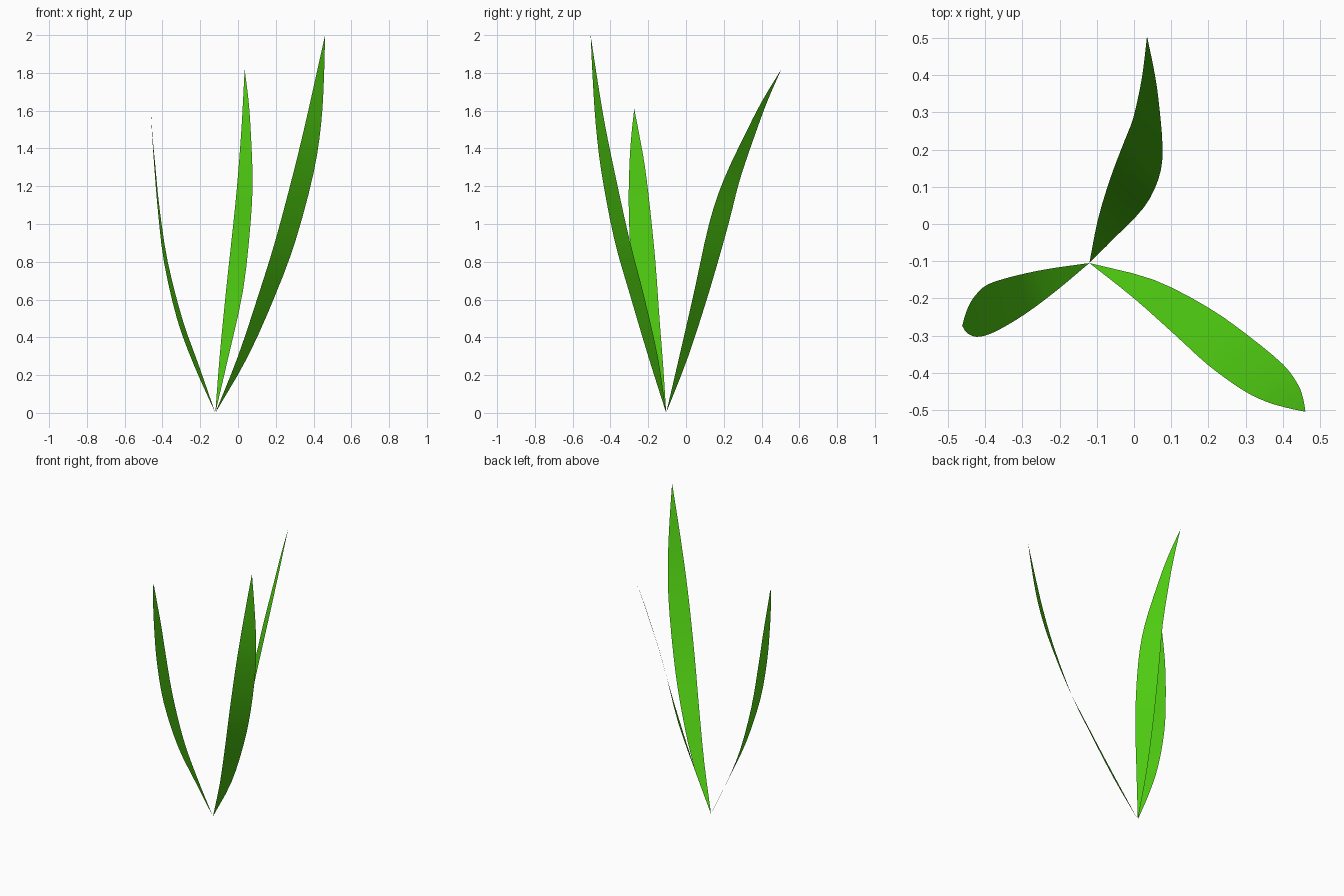
import bpy, bmesh
from mathutils import Vector

BASE = (0.0, -0.12, -0.105, -0.12, -0.105)

# Rungs of each blade: height, first edge x y, second edge x y
BLADES = {
    "tall_grass_blade": [
        (0.30, 0.053, -0.150, 0.000, -0.200), (0.63, 0.200, -0.225, 0.110, -0.298),
        (0.92, 0.307, -0.300, 0.200, -0.380), (1.27, 0.400, -0.377, 0.293, -0.447),
        (1.53, 0.440, -0.430, 0.356, -0.478), (1.77, 0.455, -0.470, 0.410, -0.494),
        (2.00, 0.461, -0.505, 0.461, -0.505)],
    "back_grass_blade": [
        (0.30, -0.097, 0.012, -0.050, -0.035), (0.65, -0.063, 0.125, 0.027, 0.045),
        (1.00, -0.025, 0.225, 0.066, 0.122), (1.235, -0.002, 0.285, 0.077, 0.200),
        (1.50, 0.018, 0.375, 0.067, 0.325), (1.66, 0.027, 0.435, 0.055, 0.408),
        (1.82, 0.035, 0.505, 0.035, 0.505)],
    "left_grass_blade": [
        (0.25, -0.232, -0.121, -0.207, -0.178), (0.495, -0.322, -0.140, -0.294, -0.243),
        (0.80, -0.392, -0.162, -0.372, -0.289), (1.08, -0.425, -0.190, -0.415, -0.303),
        (1.30, -0.443, -0.217, -0.437, -0.300), (1.46, -0.454, -0.245, -0.452, -0.290),
        (1.61, -0.462, -0.274, -0.462, -0.274)],
}


def smooth_path(pts, steps=3):
    """Spline through the points."""
    ext = [pts[0] * 2 - pts[1]] + pts + [pts[-1] * 2 - pts[-2]]
    out = []
    for a, b, c, d in zip(ext, ext[1:], ext[2:], ext[3:]):
        for k in range(steps):
            t = k / steps
            out.append(0.5 * (2 * b + (c - a) * t + (2 * a - 5 * b + 4 * c - d) * t**2
                              + (3 * b - a - 3 * c + d) * t**3))
    return out + [pts[-1]]


def make_blade(name, rungs, mat):
    rungs = [BASE] + rungs
    first = smooth_path([Vector((r[1], r[2], r[0])) for r in rungs])
    second = smooth_path([Vector((r[3], r[4], r[0])) for r in rungs])
    bm = bmesh.new()
    rows = [(bm.verts.new(p), bm.verts.new(q)) for p, q in zip(first, second)]
    for (a, b), (c, d) in zip(rows, rows[1:]):
        bm.faces.new((a, b, d, c)).smooth = True
    # Pinch root and tip to points
    bmesh.ops.remove_doubles(bm, verts=bm.verts, dist=1e-4)
    mesh = bpy.data.meshes.new(name)
    bm.to_mesh(mesh)
    bm.free()
    mesh.materials.append(mat)
    bpy.context.collection.objects.link(bpy.data.objects.new(name, mesh))


green = bpy.data.materials.new("grass_green")
green.diffuse_color = (0.08, 0.62, 0.006, 1)
for name, rungs in BLADES.items():
    make_blade(name, rungs, green)
